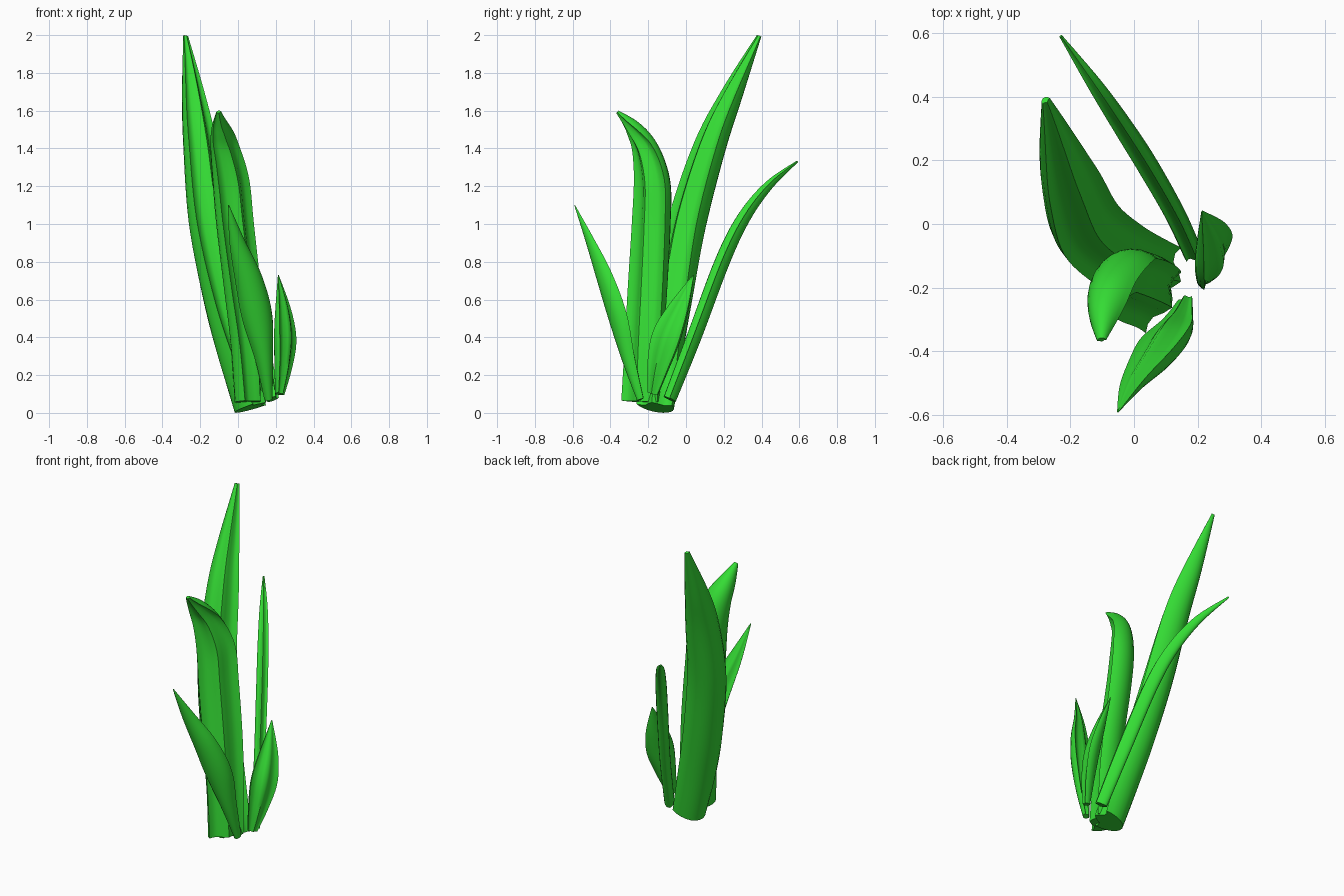
import bpy, bmesh
from math import sin, cos, pi, radians
from mathutils import Vector

green = bpy.data.materials.new("leaf_green")
green.diffuse_color = (0.035, 0.72, 0.035, 1)


def spline(rows, steps=6):
    """Catmull-Rom through rows of equal-length tuples."""
    pts = [rows[0]] + rows + [rows[-1]]
    out = []
    for i in range(1, len(pts) - 2):
        for k in range(steps):
            t = k / steps
            out.append([0.5 * (2 * b + (c - a) * t + (2*a - 5*b + 4*c - d) * t*t
                               + (3*b - a - 3*c + d) * t**3)
                        for a, b, c, d in zip(*pts[i - 1:i + 3])])
    return out + [list(rows[-1])]


# cross-section: rounded outer side, grooved inner side with a middle ridge
SECTION = [(sin(q), cos(q) - 0.5) for q in (-pi / 2 + pi * k / 12 for k in range(13))]
SECTION += [(0.75, -0.42), (0.5, -0.45), (0.25, -0.65), (0, -0.78),
            (-0.25, -0.65), (-0.5, -0.45), (-0.75, -0.42)]


def leaf(name, rows):
    """Solid ridged blade; row = x, y, z, half width, depth, side angle."""
    path = spline(rows)
    bm = bmesh.new()
    rings = []
    for i, (x, y, z, w, d, ang) in enumerate(path):
        p = Vector((x, y, z))
        t = (Vector(path[min(i + 1, len(path) - 1)][:3])
             - Vector(path[max(i - 1, 0)][:3])).normalized()
        a = radians(ang)
        s = Vector((cos(a), sin(a), 0))
        s = (s - t * s.dot(t)).normalized()
        n = t.cross(s)
        rings.append([bm.verts.new(p + s * w * u + n * d * v) for u, v in SECTION])
    m = len(SECTION)
    for r0, r1 in zip(rings, rings[1:]):
        for k in range(m):
            j = (k + 1) % m
            bm.faces.new((r0[j], r0[k], r1[k], r1[j]))
    bm.faces.new(rings[0])
    bm.faces.new(rings[-1][::-1])
    bmesh.ops.recalc_face_normals(bm, faces=bm.faces)
    me = bpy.data.meshes.new(name)
    bm.to_mesh(me)
    bm.free()
    ob = bpy.data.objects.new(name, me)
    bpy.context.collection.objects.link(ob)
    me.materials.append(green)
    bpy.ops.object.select_all(action='DESELECT')
    ob.select_set(True)
    bpy.context.view_layer.objects.active = ob
    bpy.ops.object.shade_smooth_by_angle(angle=radians(50))


# tall back-left leaf
leaf("tall_leaf", [
    (0.05, -0.145, 0.022, 0.10, 0.14, 70),
    (-0.03, -0.105, 0.30, 0.115, 0.14, 58),
    (-0.105, -0.05, 0.60, 0.118, 0.14, 50),
    (-0.18, 0.03, 1.00, 0.115, 0.14, 43),
    (-0.22, 0.145, 1.40, 0.097, 0.12, 40),
    (-0.25, 0.255, 1.68, 0.064, 0.085, 40),
    (-0.28, 0.39, 1.995, 0.015, 0.015, 45)])

# middle leaf with drooping tip
leaf("middle_leaf", [
    (0.045, -0.22, 0.057, 0.11, 0.11, 60),
    (0.03, -0.20, 0.35, 0.113, 0.115, 54),
    (0.0, -0.18, 0.65, 0.12, 0.115, 50),
    (-0.04, -0.16, 1.00, 0.12, 0.115, 47),
    (-0.06, -0.157, 1.22, 0.115, 0.11, 45),
    (-0.088, -0.20, 1.40, 0.085, 0.09, 42),
    (-0.10, -0.27, 1.51, 0.055, 0.065, 35),
    (-0.103, -0.362, 1.595, 0.014, 0.014, 20)])

# front leaf
leaf("front_leaf", [
    (0.165, -0.245, 0.07, 0.022, 0.03, 198),
    (0.145, -0.31, 0.28, 0.048, 0.055, 198),
    (0.112, -0.37, 0.50, 0.082, 0.075, 198),
    (0.065, -0.435, 0.70, 0.074, 0.065, 198),
    (0.0, -0.51, 0.90, 0.042, 0.035, 198),
    (-0.05, -0.59, 1.10, 0.003, 0.003, 198)])

# short right leaf
leaf("short_leaf", [
    (0.215, -0.17, 0.10, 0.03, 0.035, 60),
    (0.228, -0.135, 0.25, 0.065, 0.06, 60),
    (0.235, -0.09, 0.40, 0.085, 0.07, 60),
    (0.23, -0.03, 0.55, 0.06, 0.05, 60),
    (0.213, 0.04, 0.73, 0.003, 0.003, 60)])

# narrow back leaf
leaf("narrow_leaf", [
    (0.175, -0.08, 0.07, 0.03, 0.06, 35),
    (0.115, 0.05, 0.40, 0.032, 0.07, 35),
    (0.03, 0.20, 0.80, 0.034, 0.07, 35),
    (-0.04, 0.312, 1.03, 0.032, 0.06, 35),
    (-0.125, 0.44, 1.20, 0.024, 0.04, 35),
    (-0.23, 0.59, 1.33, 0.005, 0.008, 35)])
